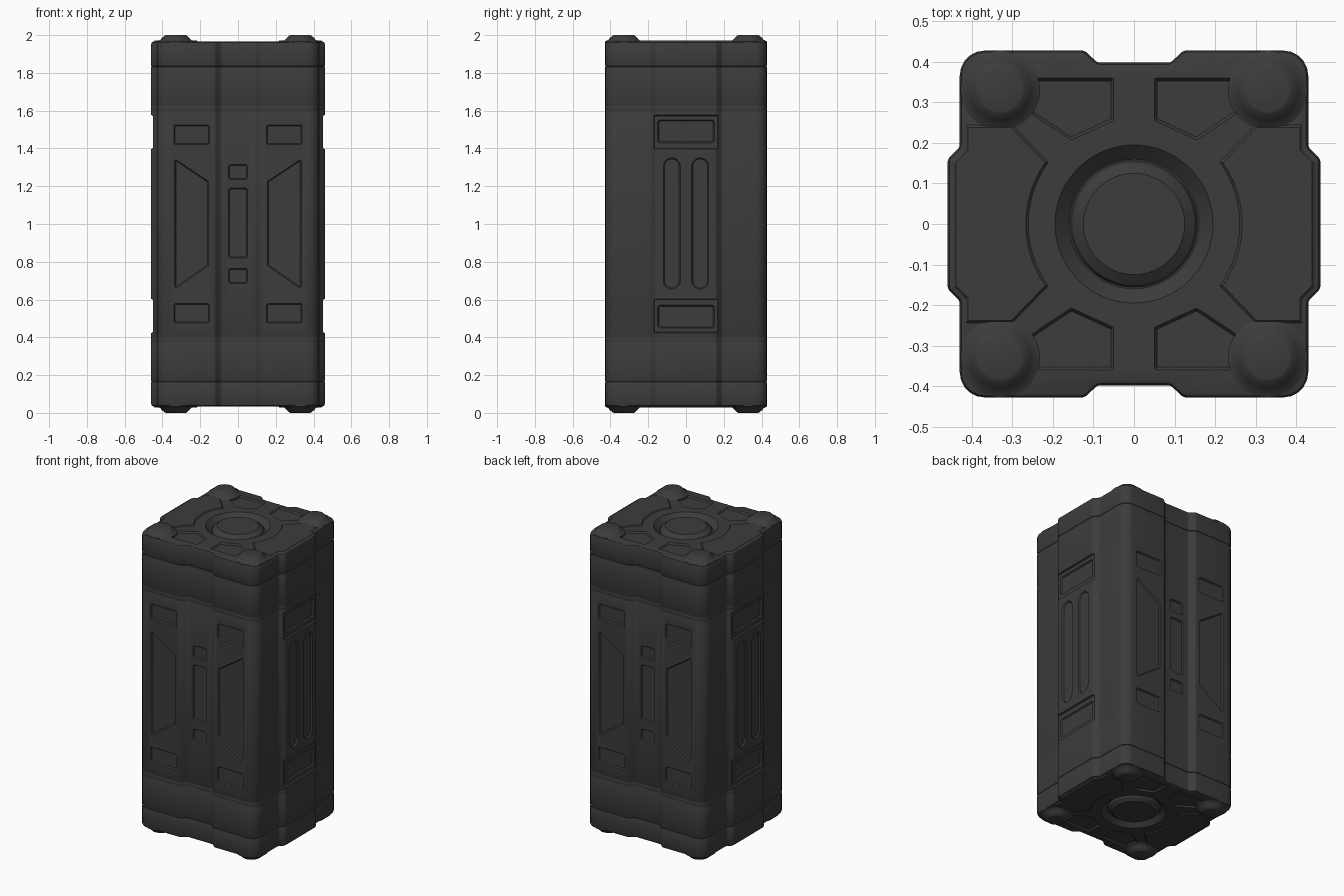
import bpy, bmesh, math
from mathutils import Vector

if "Cube" in bpy.data.objects:
    bpy.data.objects.remove(bpy.data.objects["Cube"])

# All parts share an origin at mid height, so the top half is mirrored downwards
MID = (0, 0, 1)
dark = bpy.data.materials.new("dark_grey")
dark.diffuse_color = (0.045, 0.045, 0.045, 1)
dark.use_nodes = True
dark.node_tree.nodes["Principled BSDF"].inputs["Base Color"].default_value = dark.diffuse_color


def rounded(pts, n=5):
    """Round the corners of a polygon given as (x, y, radius)."""
    out = []
    for i, (x, y, r) in enumerate(pts):
        p = Vector((x, y))
        if r <= 0:
            out.append(p)
            continue
        a = Vector(pts[i - 1][:2]) - p
        b = Vector(pts[(i + 1) % len(pts)][:2]) - p
        a, b = a.normalized(), b.normalized()
        half = a.angle(b) / 2
        c = p + (a + b).normalized() * r / math.sin(half)
        s = p + a * r / math.tan(half) - c
        e = p + b * r / math.tan(half) - c
        out += [c + Vector(s.slerp(e, k / n)).normalized() * r for k in range(n + 1)]
    return out


def offset(pts, d):
    """Move a counter-clockwise outline inwards by d."""
    res = []
    for i, p in enumerate(pts):
        e1 = (p - pts[i - 1]).normalized()
        e2 = (pts[(i + 1) % len(pts)] - p).normalized()
        n1, n2 = Vector((-e1.y, e1.x)), Vector((-e2.y, e2.x))
        res.append(p + (n1 + n2) * d / max(1 + n1.dot(n2), 0.3))
    return res


def loft(bm, rings, closed=False):
    rows = [[bm.verts.new(p) for p in r] for r in rings]
    pairs = list(zip(rows, rows[1:])) + ([(rows[-1], rows[0])] if closed else [])
    for a, b in pairs:
        for i in range(len(a)):
            j = (i + 1) % len(a)
            bm.faces.new((a[i], a[j], b[j], b[i]))
    if not closed:
        bm.faces.new(rows[0][::-1])
        bm.faces.new(rows[-1])


def make(name, bm, mirror=""):
    bmesh.ops.recalc_face_normals(bm, faces=bm.faces)
    me = bpy.data.meshes.new(name)
    bm.to_mesh(me)
    bm.free()
    me.materials.append(dark)
    ob = bpy.data.objects.new(name, me)
    ob.location = MID
    bpy.context.collection.objects.link(ob)
    if mirror:
        m = ob.modifiers.new("mirror", 'MIRROR')
        m.use_axis = ["X" in mirror, "Y" in mirror, "Z" in mirror]
        m.use_mirror_merge = False
    return ob


def stack(pts, steps):
    """Rings at (inset, z) from one outline."""
    return [[(p.x, p.y, z) for p in offset(pts, d)] for d, z in steps]


def part(name, pts, steps, mirror=""):
    bm = bmesh.new()
    loft(bm, stack(pts, steps))
    return make(name, bm, mirror)


def slab(name, z0, z1, b0, b1, mirror=""):
    return part(name, profile, [(b0, z0), (b0 * .3, z0 + b0 * .3), (0, z0 + b0), (0, z1 - b1),
                                (b1 * .3, z1 - b1 * .3), (b1, z1)], mirror)


def cut(ob, bm):
    c = make("cutter", bm)
    c.hide_render = True
    m = ob.modifiers.new("cut", 'BOOLEAN')
    m.object, m.operation, m.solver = c, 'DIFFERENCE', 'EXACT'
    bpy.context.view_layer.objects.active = ob
    bpy.ops.object.modifier_move_to_index(modifier="cut", index=0)
    bpy.ops.object.modifier_apply(modifier="cut")
    bpy.data.objects.remove(c)


def rect(u0, u1, v0, v1, r=.012):
    return rounded([(u0, v0, r), (u1, v0, r), (u1, v1, r), (u0, v1, r)])


def pocket(bm, pts, place, depth=.009, slope=.006):
    """Recess with sloped walls; place maps (u, v, depth) to 3D."""
    loft(bm, [[place(p.x, p.y, d) for p in offset(pts, o)]
              for o, d in ((0, -.01), (0, 0), (slope, depth))])


def circle(r, z, n=48):
    return [(r * math.cos(2 * math.pi * i / n), r * math.sin(2 * math.pi * i / n), z) for i in range(n)]


# Plan outline: bumps on the sides, channels on front and back
X0, X1, Y0, Y1 = .43, .46, .428, .398
quad = [(X1, .16, .02), (X0, .19, .02), (X0, Y0, .062), (.122, Y0, .02), (.09, Y1, .02)]
half = quad + [(-x, y, r) for x, y, r in quad[::-1]]
profile = rounded(half + [(-x, -y, r) for x, y, r in half])

# Main body with panel recesses
body = slab("body", -.607, .607, .01, .01)
bm = bmesh.new()
for s in (1, -1):
    for t in (1, -1):
        pocket(bm, rect(-.172, .172, .397, .577, .005), lambda u, v, d: (s * (X1 - d), u, t * v), .011, .004)
cut(body, bm)
bm = bmesh.new()
trap = rounded([(.155, -.22, .008), (.335, -.345, .008), (.335, .345, .008), (.155, .225, .008)])
for s in (1, -1):
    front = lambda u, v, d: (u, s * (Y0 - d), v)
    for t in (1, -1):
        pocket(bm, trap, lambda u, v, d: (t * u, s * (Y0 - d), v))
        pocket(bm, rect(-.05, .05, .235, .315), lambda u, v, d: (u, s * (Y1 - d), t * v))
        pocket(bm, rect(-.15, .15, .43, .55), lambda u, v, d: (s * (X1 - .011 - d), u, t * v))
        pocket(bm, rect(.03, .12, -.345, .35, .044), lambda u, v, d: (s * (X1 - d), t * u, v))
        for k in (1, -1):
            pocket(bm, rect(.15, .34, .42, .525), lambda u, v, d: (k * u, s * (Y0 - d), t * v))
    pocket(bm, rect(-.05, .05, -.18, .19), lambda u, v, d: (u, s * (Y1 - d), v))
cut(body, bm)

# End bands, seam filler and end caps
slab("seam_filler", .585, .64, .015, .015, "Z")
slab("end_band", .613, .834, .01, .005, "Z")
cap = slab("end_cap", .834, .966, .005, .014, "Z")
bm = bmesh.new()
ring = [(.125, .99), (.125, .966), (.15, .948), (.156, .934), (.16, .934), (.195, .966), (.195, .99)]
loft(bm, [circle(r, z, 64) for r, z in ring], closed=True)
panel = rounded([(.05, .255, .006), (.155, .207, .01), (.235, .26, .006), (.29, .30, 0), (.29, .36, 0), (.05, .36, .006)])
for s in (1, -1):
    for t in (1, -1):
        pocket(bm, panel, lambda u, v, d: (s * u, t * v, .966 - d), .01, .007)
cut(cap, bm)

# Raised side plates on the end caps, curved around the centre ring
arc = [Vector((.26 * math.cos(math.radians(a)), .26 * math.sin(math.radians(a)))) for a in range(36, -37, -6)]
edge = [(.30, .245), (.416, .245), (.416, .185), (.446, .156)]
plate = arc + [Vector((x, -y)) for x, y in edge] + [Vector(p) for p in edge[::-1]]
part("cap_side_plate", plate, [(0, .95), (0, .965), (.007, .972)], "XZ")

# Corner feet
bm = bmesh.new()
for_foot = [(.098, .945), (.098, .966), (.082, .974), (.076, .982), (.058, .998), (.053, 1.0)]
loft(bm, [[(x + .33, y + .33, z) for x, y, z in circle(r, 0, 40) for z in (zz,)] for r, zz in for_foot])
make("corner_foot", bm, "XYZ")

for ob in bpy.context.collection.objects:
    ob.select_set(True)
bpy.ops.object.shade_smooth_by_angle(angle=math.radians(30))
